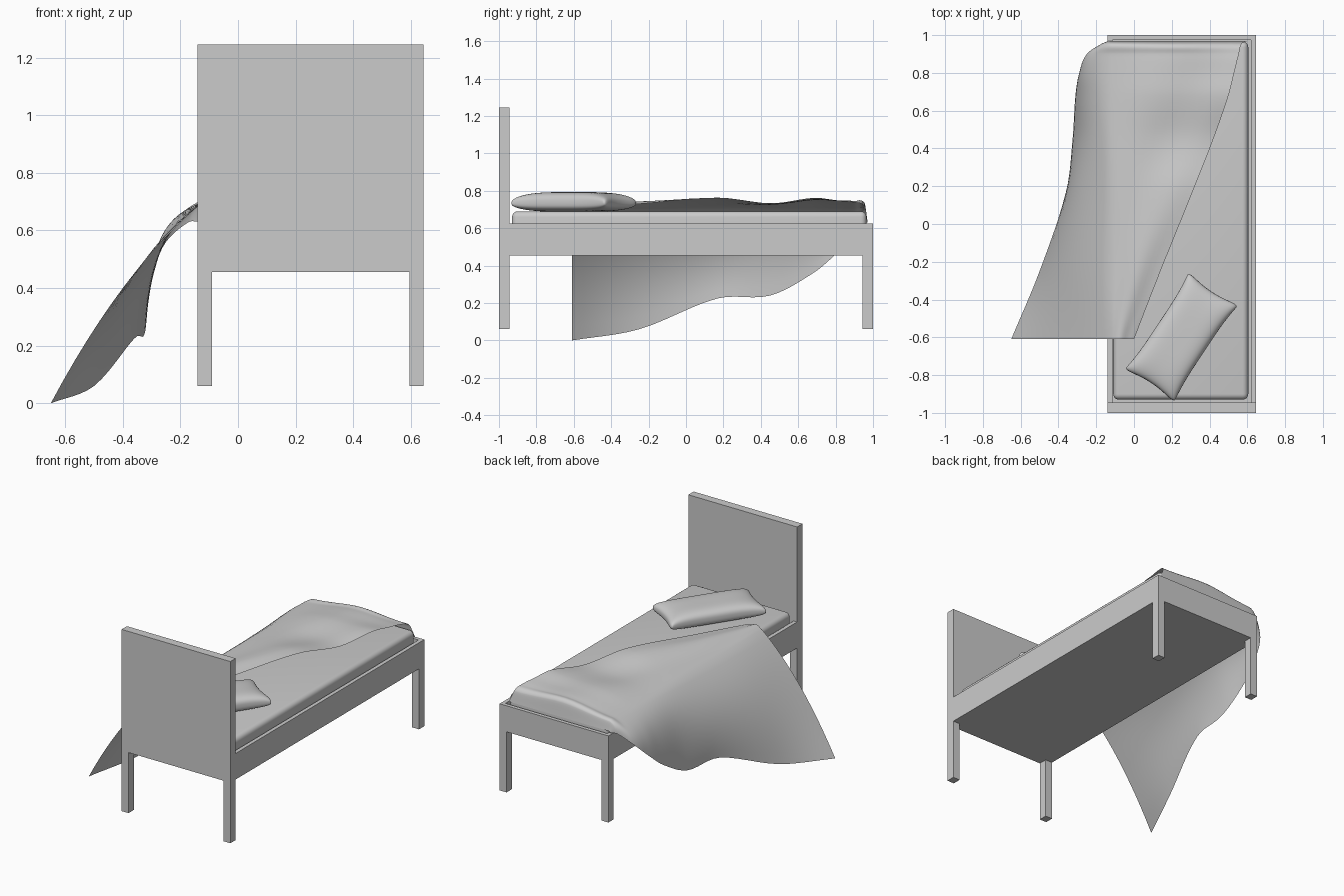
import bpy, bmesh, math
from mathutils import Vector, Matrix

if "Cube" in bpy.data.objects:
    bpy.data.objects.remove(bpy.data.objects["Cube"])


def box(name, lo, hi, bevel=0):
    me = bpy.data.meshes.new(name)
    bm = bmesh.new()
    bmesh.ops.create_cube(bm, size=1)
    for v in bm.verts:
        v.co = [(a + b) / 2 + c * (b - a) for a, b, c in zip(lo, hi, v.co)]
    bm.to_mesh(me)
    bm.free()
    ob = bpy.data.objects.new(name, me)
    bpy.context.collection.objects.link(ob)
    if bevel:
        m = ob.modifiers.new("bevel", 'BEVEL')
        m.width, m.segments = bevel, 5
        me.shade_smooth()
    return ob


def grid_faces(n, m, start=0):
    return [(start + i * m + j, start + i * m + j + 1, start + (i + 1) * m + j + 1, start + (i + 1) * m + j)
            for i in range(n - 1) for j in range(m - 1)]


def mesh_object(name, verts, faces):
    me = bpy.data.meshes.new(name)
    me.from_pydata(verts, [], faces)
    bm = bmesh.new()
    bm.from_mesh(me)
    bmesh.ops.remove_doubles(bm, verts=bm.verts, dist=1e-5)
    bmesh.ops.recalc_face_normals(bm, faces=bm.faces)
    bm.to_mesh(me)
    bm.free()
    me.shade_smooth()
    ob = bpy.data.objects.new(name, me)
    bpy.context.collection.objects.link(ob)
    return ob


X0, X1 = -0.14, 0.645
# Headboard, rails and base
box("headboard", (X0, -1, 0.455), (X1, -0.945, 1.245))
for side, x in (("left", X0), ("right", X1 - 0.025)):
    box(side + "_rail", (x, -0.945, 0.455), (x + 0.025, 1, 0.625))
box("foot_rail", (X0 + 0.025, 0.975, 0.455), (X1 - 0.025, 1, 0.625))
box("base_panel", (X0 + 0.025, -0.945, 0.455), (X1 - 0.025, 0.975, 0.48))

# Legs
for end, y in (("head", -1), ("foot", 0.945)):
    for side, x in (("left", X0), ("right", X1 - 0.05)):
        box(f"{end}_{side}_leg", (x, y, 0.06), (x + 0.05, y + 0.055, 0.455))

# Mattress
box("mattress", (-0.11, -0.93, 0.48), (0.605, 0.965, 0.69), 0.03)

# Pillow: two puffed sheets meeting at the seam, sides pinched in
N = 33
verts, faces = [], []
turn = Matrix.Rotation(math.radians(56.5), 4, 'Z')
for sign, height in ((1, 0.06), (-1, 0.045)):
    faces += grid_faces(N, N, len(verts))
    for i in range(N):
        for j in range(N):
            u = math.sin(math.pi * (i / (N - 1) - 0.5))
            v = math.sin(math.pi * (j / (N - 1) - 0.5))
            puff = (max(0, 1 - u ** 4) * max(0, 1 - v ** 4)) ** 0.35
            p = Vector((u * 0.315 * (0.92 + 0.08 * v * v),
                        v * 0.165 * (0.86 + 0.14 * u ** 4), sign * height * puff))
            # Soften the corner points
            k = 1 - 0.06 * (u * v) ** 8
            verts.append(turn @ Vector((p.x * k, p.y * k, p.z)) + Vector((0.251, -0.6, 0.733)))
mesh_object("pillow", verts, faces)

# Blanket rows: y, right edge x z, left hem x z, drape control x z
ROWS = [
    (-0.61, 0.00, 0.700, -0.65, 0.00, -0.40, 0.47),
    (-0.25, 0.14, 0.730, -0.50, 0.06, -0.41, 0.50),
    (0.17, 0.31, 0.760, -0.36, 0.225, -0.36, 0.53),
    (0.45, 0.42, 0.730, -0.325, 0.24, -0.31, 0.60),
    (0.68, 0.50, 0.762, -0.31, 0.36, -0.30, 0.63),
    (0.80, 0.53, 0.750, -0.29, 0.46, -0.29, 0.64),
    (0.90, 0.555, 0.738, -0.25, 0.56, -0.24, 0.66),
    (0.955, 0.57, 0.715, -0.17, 0.63, -0.17, 0.68),
    (0.970, 0.60, 0.640, -0.13, 0.63, -0.13, 0.64),
]


def blanket_row(row):
    y, xr, zr, xl, zl, xc, zc = row
    end = y > 0.96
    knee = Vector((-0.12, y, 0.64 if end else 0.70))
    right, hem, ctrl = Vector((xr, y, zr)), Vector((xl, y, zl)), Vector((xc, y, zc))
    pts = []
    for k in range(13):
        t = k / 12
        p = right.lerp(knee, t)
        if not end:
            p.z += 0.018 * math.sin(math.pi * t) * (1 + 0.5 * math.sin(5 * y + 6 * t))
        pts.append(p)
    for k in range(1, 13):
        t = k / 12
        pts.append(knee * (1 - t) ** 2 + ctrl * 2 * t * (1 - t) + hem * t * t)
    return pts


rows = [blanket_row(r) for r in ROWS]
verts = []
STEPS = 6
for i in range(len(rows) - 1):
    a, b = ROWS[i][0], ROWS[i + 1][0]
    ya, yd = ROWS[max(i - 1, 0)][0], ROWS[min(i + 2, len(ROWS) - 1)][0]
    for s in range(STEPS + (i == len(rows) - 2)):
        t = s / STEPS
        for j, (p, q) in enumerate(zip(rows[i], rows[i + 1])):
            before, after = rows[max(i - 1, 0)][j], rows[min(i + 2, len(rows) - 1)][j]
            # Hermite blend between rows
            m0 = (q - before) * (b - a) / (b - ya)
            m1 = (after - p) * (b - a) / (yd - a)
            verts.append(p * (2 * t**3 - 3 * t**2 + 1) + m0 * (t**3 - 2 * t**2 + t)
                         + q * (3 * t**2 - 2 * t**3) + m1 * (t**3 - t**2))
mesh_object("blanket", verts, grid_faces(len(verts) // 25, 25))
